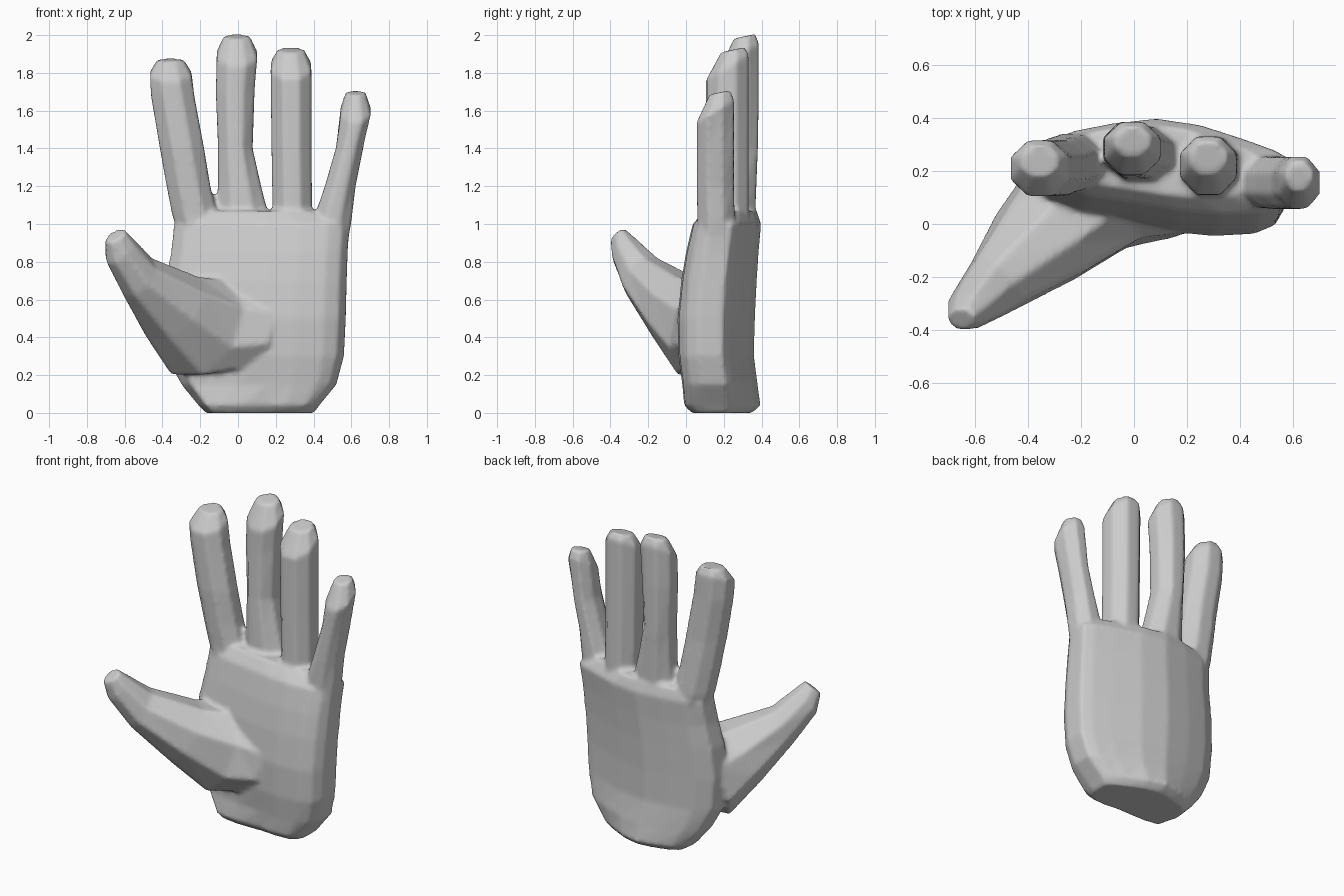
import bpy
import bmesh
from math import cos, sin, pi
from mathutils import Vector

cube = bpy.data.objects.get("Cube")
if cube:
    bpy.data.objects.remove(cube)

grey = bpy.data.materials.new("plain_grey")
grey.use_nodes = True
colour = (0.6, 0.6, 0.6, 1)
grey.diffuse_color = colour
grey.node_tree.nodes["Principled BSDF"].inputs["Base Color"].default_value = colour


def loft(name, rings):
    """Skin a closed solid over a list of equal-length point rings."""
    bm = bmesh.new()
    loops = [[bm.verts.new(p) for p in ring] for ring in rings]
    for low, high in zip(loops, loops[1:]):
        n = len(low)
        for i in range(n):
            j = (i + 1) % n
            bm.faces.new((low[i], low[j], high[j], high[i]))
    bm.faces.new(loops[0][::-1])
    bm.faces.new(loops[-1])
    bmesh.ops.recalc_face_normals(bm, faces=bm.faces)
    mesh = bpy.data.meshes.new(name)
    bm.to_mesh(mesh)
    bm.free()
    obj = bpy.data.objects.new(name, mesh)
    mesh.materials.append(grey)
    bpy.context.collection.objects.link(obj)
    return obj


def oval(centre, across, up, sides=8):
    """Ring around centre, flat sides facing the two axes."""
    c, a, b = Vector(centre), Vector(across), Vector(up)
    turns = [2 * pi * (i + 0.5) / sides for i in range(sides)]
    return [c + (a * cos(t) + b * sin(t)) / cos(pi / sides) for t in turns]


def finger(name, sections, depth, tip, slope):
    """Sections give height, left x, right x, centre y; the bevelled tip slopes to the front."""
    rings = [oval(((x0 + x1) / 2, y, z), ((x1 - x0) / 2, 0, 0), (0, depth, 0)) for z, x0, x1, y in sections]
    z, x0, x1, y = sections[-1]
    cap = oval(((x0 + x1) / 2, y + depth * .25, tip), ((x1 - x0) * .32, 0, 0), (0, depth * .55, 0))
    for p in rings[-1]:
        p.z += (p.y - y - depth * .4) * slope
    for p in cap:
        p.z += (p.y - y - depth * .8) * slope * .35
    return loft(name, rings + [cap])


# Palm: one outline fitted to each height; the heel squares its front corner on the thumb side
outline = [(0, .45), (.06, .3), (.18, .19), (.36, .12), (.55, .04), (.72, 0), (.88, .02), (.96, .1),
           (1, .26), (1, .58), (.94, .67), (.82, .78), (.64, .93), (.46, 1), (.28, .95), (.12, .87), (.02, .74)]
# height, left edge x, right edge x, front y, back y, squareness
palm_sections = [(0, -.17, .40, .03, .35, .8), (.04, -.21, .43, -.01, .395, .7), (.15, -.30, .52, -.02, .38, .3),
                 (.30, -.38, .56, -.04, .36, 0), (.50, -.40, .57, -.045, .365, 0), (.70, -.385, .575, -.025, .375, 0),
                 (.85, -.355, .58, 0, .385, 0), (1.0, -.34, .59, .035, .398, 0), (1.07, -.27, .45, .10, .375, 0)]


def palm_point(u, v, z, x0, x1, y0, y1, square):
    if u < .5 and v < .4:
        v *= 1 - square
    return (x0 + u * (x1 - x0), y0 + v * (y1 - y0), z)


parts = [loft("palm", [[palm_point(u, v, *section) for u, v in outline] for section in palm_sections])]

# Fingers
parts += [
    finger("index_finger", [(.88, -.29, -.10, .23), (1.05, -.348, -.11, .235), (1.2, -.377, -.147, .225),
                            (1.4, -.413, -.18, .212), (1.68, -.46, -.232, .21), (1.81, -.465, -.247, .21)],
           .105, 1.876, .35),
    finger("middle_finger", [(.95, -.09, .15, .26), (1.1, -.108, .147, .268), (1.2, -.105, .122, .272),
                             (1.4, -.105, .077, .28), (1.7, -.117, .087, .285), (1.92, -.112, .102, .285)],
           .1, 2.005, .6),
    finger("ring_finger", [(.95, .18, .39, .22), (1.1, .183, .392, .22), (1.4, .178, .388, .22),
                           (1.86, .173, .388, .22)], .11, 1.935, .6),
    finger("little_finger", [(.85, .37, .57, .16), (1.0, .392, .598, .16), (1.2, .46, .622, .155),
                             (1.4, .518, .662, .155), (1.62, .543, .703, .155)], .098, 1.708, .6)]

# Thumb: wide wedge leaving the palm and narrowing to the tip (centre, across, up)
thumb = [((.10, .08, .45), (.08, -.12, 0), (.03, .02, .20)),
         ((-.20, .06, .45), (.20, -.13, 0), (.07, .05, .25)),
         ((-.345, -.065, .56), (.145, -.125, 0), (.08, .06, .16)),
         ((-.53, -.23, .72), (.075, -.09, 0), (.045, .045, .1)),
         ((-.625, -.325, .86), (.058, -.053, 0), (.045, .035, .068)),
         ((-.65, -.36, .94), (.038, -.028, 0), (.033, .028, .035))]
parts.append(loft("thumb", [oval(*section) for section in thumb]))

# Fuse the parts into one skin with soft joints
bpy.ops.object.select_all(action='DESELECT')
for part in parts:
    part.select_set(True)
hand = parts[0]
bpy.context.view_layer.objects.active = hand
bpy.ops.object.join()
hand.name = "hand"
fuse = hand.modifiers.new("fuse", 'REMESH')
fuse.mode = 'VOXEL'
fuse.voxel_size = .014
fuse.use_smooth_shade = True
soften = hand.modifiers.new("soften", 'SMOOTH')
soften.factor = .5
soften.iterations = 3
